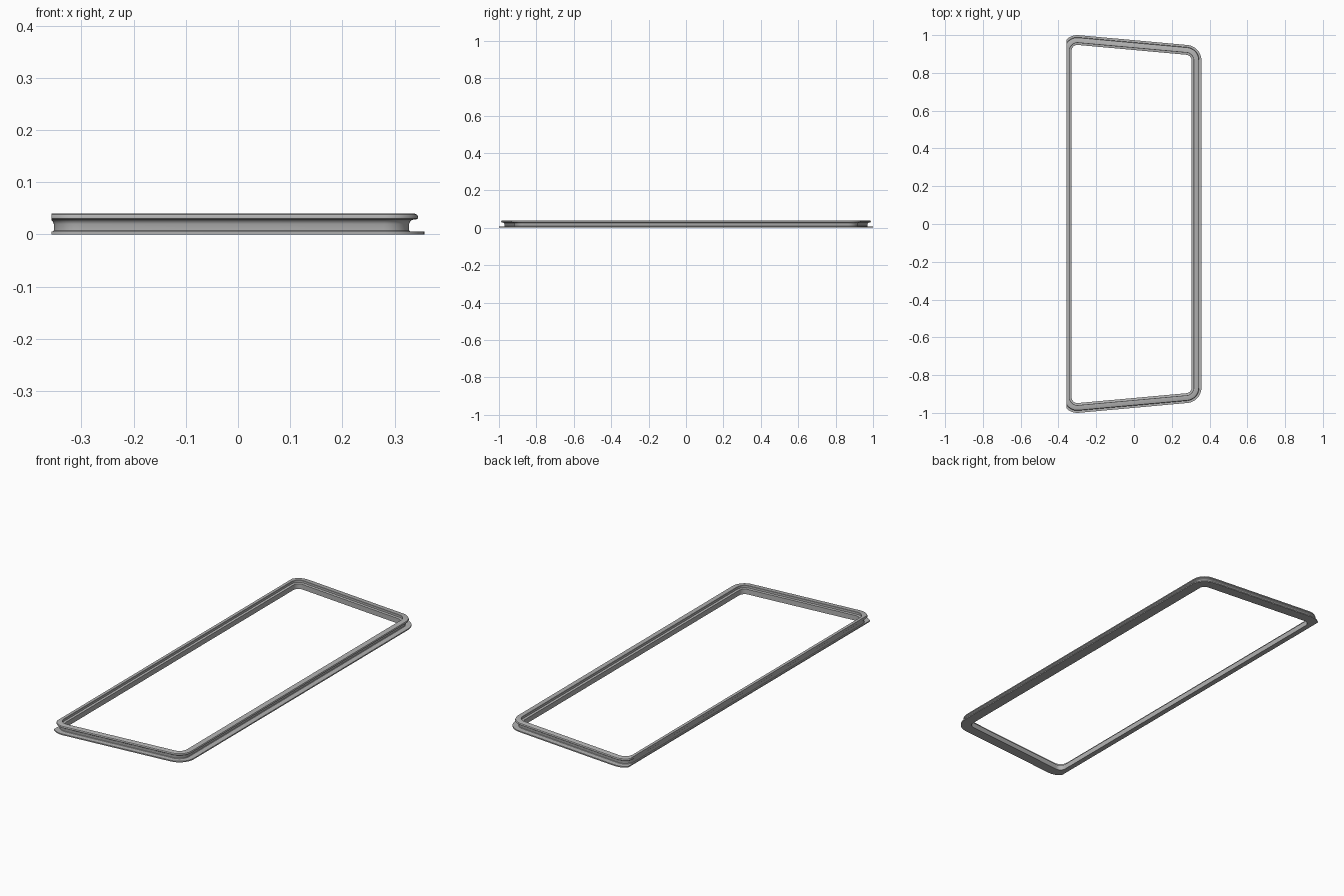
import bpy, bmesh
from math import atan, cos, sin, pi, radians
from mathutils import Vector

cube = bpy.data.objects.get("Cube")
if cube:
    bpy.data.objects.remove(cube, do_unlink=True)

# Grey rubber
grey = bpy.data.materials.new("grey_rubber")
grey.use_nodes = True
colour = (0.45, 0.45, 0.45, 1)
grey.diffuse_color = colour
grey.node_tree.nodes["Principled BSDF"].inputs["Base Color"].default_value = colour

# Cross-section: distance out from the inner edge, height
PROFILE = [
    (0, 0), (0.052, 0), (0.052, 0.006), (0.025, 0.006),      # base flange
    (0.023, 0.008), (0.023, 0.020), (0.025, 0.025),          # outer groove
    (0.029, 0.028), (0.037, 0.029), (0.040, 0.031),          # bead underside
    (0.040, 0.034), (0.038, 0.038), (0.034, 0.040),          # bead nose
    (0.012, 0.040), (0.011, 0.039), (0.011, 0.028),          # inner step
    (0, 0.026),
]
INNER_RADIUS = 0.03
STEPS = 10
LEFT_X, LEFT_Y = -0.30, 0.918     # corner centres
RIGHT_X, RIGHT_Y = 0.275, 0.866
CUT_X = -0.357

# Path: (corner centre, outward direction) all the way round
tilt = atan((LEFT_Y - RIGHT_Y) / (RIGHT_X - LEFT_X))
slant = pi / 2 - tilt
corners = [
    (RIGHT_X, RIGHT_Y, 0, slant),
    (LEFT_X, LEFT_Y, slant, pi),
    (LEFT_X, -LEFT_Y, pi, 2 * pi - slant),
    (RIGHT_X, -RIGHT_Y, 2 * pi - slant, 2 * pi),
]
path = []
for x, y, a0, a1 in corners:
    for i in range(STEPS + 1):
        a = a0 + (a1 - a0) * i / STEPS
        path.append((Vector((x, y, 0)), Vector((cos(a), sin(a), 0))))

# Sweep the cross-section around the frame
bm = bmesh.new()
rings = [[bm.verts.new(c + n * (INNER_RADIUS + d) + Vector((0, 0, z)))
          for d, z in PROFILE] for c, n in path]
for i, ring in enumerate(rings):
    following = rings[(i + 1) % len(rings)]
    for j in range(len(PROFILE)):
        k = (j + 1) % len(PROFILE)
        bm.faces.new((ring[j], following[j], following[k], ring[k]))

# Trim the long side flat and close the cut
bmesh.ops.bisect_plane(bm, geom=bm.verts[:] + bm.edges[:] + bm.faces[:],
                       plane_co=(CUT_X, 0, 0), plane_no=(-1, 0, 0), clear_outer=True)
bmesh.ops.holes_fill(bm, edges=[e for e in bm.edges if e.is_boundary], sides=0)
bmesh.ops.recalc_face_normals(bm, faces=bm.faces[:])

mesh = bpy.data.meshes.new("seal_frame")
bm.to_mesh(mesh)
bm.free()
mesh.materials.append(grey)
frame = bpy.data.objects.new("seal_frame", mesh)
bpy.context.collection.objects.link(frame)

bpy.ops.object.select_all(action="DESELECT")
frame.select_set(True)
bpy.context.view_layer.objects.active = frame
bpy.ops.object.shade_smooth_by_angle(angle=radians(35))
